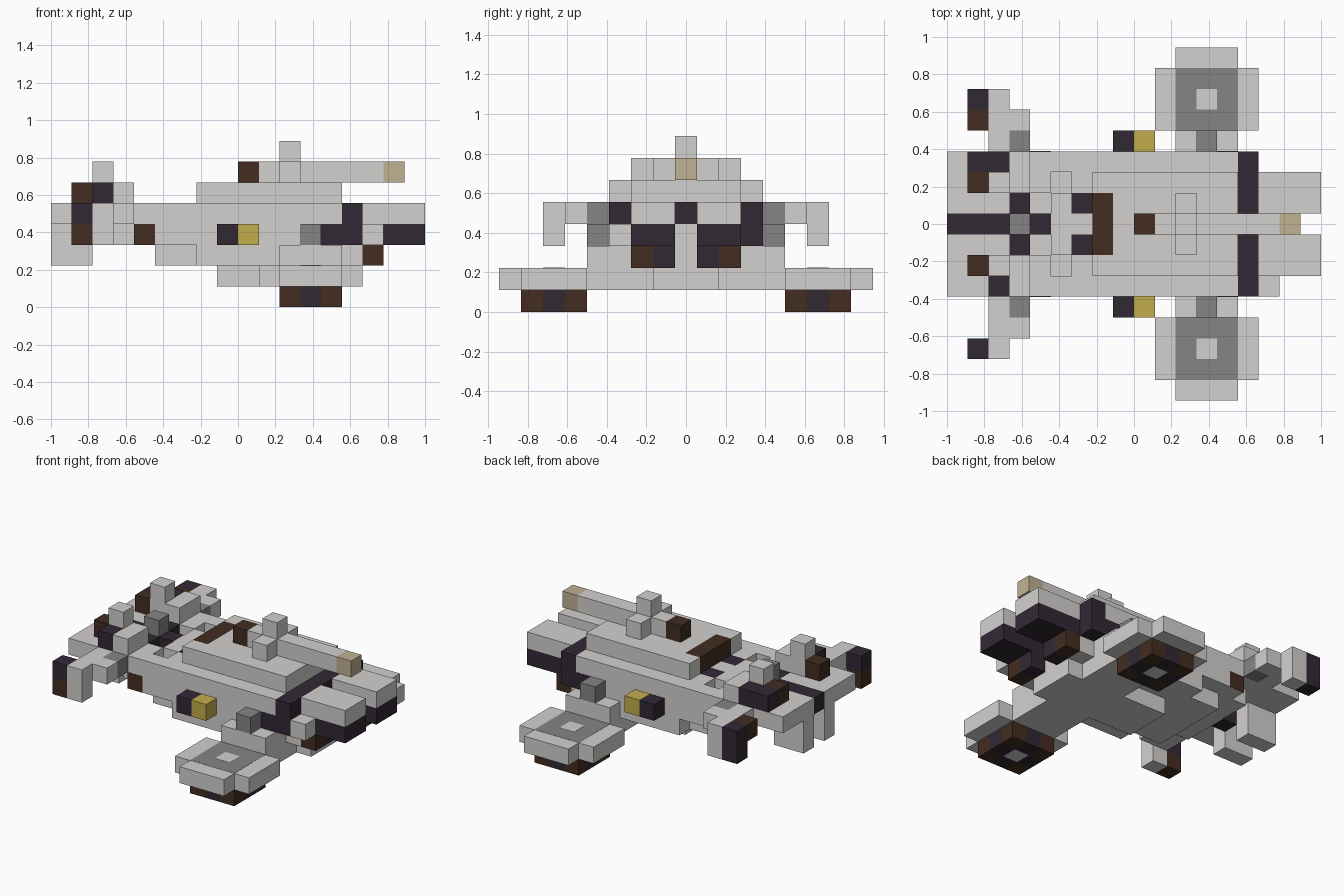
import bpy

UNIT = 2 / 18  # one block of the model

if "Cube" in bpy.data.objects:
    bpy.data.objects.remove(bpy.data.objects["Cube"], do_unlink=True)


def make_material(name, red, green, blue):
    mat = bpy.data.materials.new(name)
    mat.use_nodes = True
    colour = (red, green, blue, 1)
    mat.diffuse_color = colour
    mat.node_tree.nodes["Principled BSDF"].inputs["Base Color"].default_value = colour
    return mat


light_grey = make_material("light grey", .65, .64, .63)
mid_grey = make_material("mid grey", .235, .235, .235)
dark = make_material("dark violet", .031, .021, .034)
brown = make_material("dark brown", .056, .026, .015)
yellow = make_material("dull yellow", .55, .42, .075)
tan = make_material("tan", .53, .44, .29)


def box(name, mat, x, y, z):
    """Box given by block coordinates (low, high) on each axis."""
    corners = [(a * UNIT, b * UNIT, c * UNIT) for a in x for b in y for c in z]
    faces = [(0, 1, 3, 2), (4, 6, 7, 5), (0, 4, 5, 1),
             (2, 3, 7, 6), (0, 2, 6, 4), (1, 5, 7, 3)]
    mesh = bpy.data.meshes.new(name)
    mesh.from_pydata(corners, [], faces)
    mesh.materials.append(mat)
    obj = bpy.data.objects.new(name, mesh)
    bpy.context.collection.objects.link(obj)


def middle(name, mat, x, half, z):
    box(name, mat, x, (-half, half), z)


def pair(name, mat, x, y, z):
    box(name + "_back", mat, x, y, z)
    box(name + "_front", mat, x, (-y[1], -y[0]), z)


# Main hull
middle("hull_lower", light_grey, (-5, 5), 3.5, (3, 4))
pair("hull_edge", light_grey, (-5, 5), (2.5, 3.5), (4, 5))
pair("hull_shoulder", light_grey, (-3, 5), (1.5, 2.5), (4, 5))
pair("hull_bow", light_grey, (-5, -4), (1.5, 2.5), (4, 5))
middle("hull_core", light_grey, (-2, 5), 1.5, (4, 5))
middle("neck_bridge", light_grey, (-4, -3), 1.5, (4, 5))
middle("neck_centre", light_grey, (-3, -2), .5, (4, 5))
pair("neck_vent", dark, (-3, -2), (.5, 1.5), (4, 5))
middle("neck_joint", dark, (-5, -4), .5, (4, 5))
pair("bow_side_panel", brown, (-5, -4), (3.5, 3.51), (3, 4))
pair("stern_side_panel", dark, (4, 5), (3.5, 3.51), (3, 4))

# Belly and keel
middle("belly_bow", light_grey, (-4, -2), 2.5, (2, 3))
middle("belly_middle", light_grey, (-2, 2), 3.5, (2, 3))
middle("belly_stern", light_grey, (2, 6), 2.5, (2, 3))
middle("keel", light_grey, (-1, 6), 1.5, (1, 2))
pair("keel_beam", light_grey, (2, 5), (1.5, 3.5), (1, 2))

# Upper deck, spine and mast
middle("upper_deck", light_grey, (-1, 5), 2.5, (5, 6))
pair("deck_corner", light_grey, (-2, -1), (1.5, 2.5), (5, 6))
middle("cockpit_window", brown, (-2, -1), 1.5, (5, 6))
middle("spine_front", brown, (0, 1), .5, (6, 7))
middle("spine", light_grey, (1, 7), .5, (6, 7))
middle("spine_tip", tan, (7, 8), .5, (6, 7))
pair("mast_base", light_grey, (2, 3), (.5, 1.5), (6, 7))
middle("mast", light_grey, (2, 3), .5, (7, 8))

# Side lamps
pair("lamp_housing", dark, (-1, 0), (3.5, 4.5), (3, 4))
pair("lamp", yellow, (0, 1), (3.5, 4.5), (3, 4))

# Stern bulkhead and engines
pair("bulkhead", dark, (5, 6), (.5, 3.5), (3, 5))
middle("bulkhead_top", dark, (5, 6), .5, (4, 5))
middle("bulkhead_bottom", light_grey, (5, 6), .5, (3, 4))
pair("engine", light_grey, (6, 9), (.5, 2.5), (4, 5))
pair("engine_underside", dark, (6, 9), (.5, 2.5), (3, 4))
pair("exhaust_outer", brown, (6, 7), (1.5, 2.5), (2, 3))
pair("exhaust_inner", dark, (6, 7), (.5, 1.5), (2, 3))
box("stern_block", light_grey, (6, 7), (-3.5, -2.5), (3, 4))

# Landing pods on stepped struts
pair("strut", light_grey, (2, 5), (2.5, 4.5), (2, 3))
pair("strut_cap", mid_grey, (3, 4), (3.5, 4.5), (3, 4))
pair("pod", light_grey, (2, 5), (3.5, 8.5), (1, 2))
for end, x in (("bow", (1, 2)), ("stern", (5, 6))):
    pair("pod_flange_" + end, light_grey, x, (4.5, 7.5), (1, 2))
pair("pod_top_panel", mid_grey, (2, 5), (4.5, 7.5), (2, 2.01))
pair("pod_top_centre", light_grey, (3, 4), (5.5, 6.5), (2, 2.02))
for i in range(3):
    for j in range(3):
        ones = (i == 1) + (j == 1)
        mat = (brown, dark, light_grey)[ones]
        pair(f"pod_foot_{i}_{j}", mat, (2 + i, 3 + i), (4.5 + j, 5.5 + j), (0, 1))

# Nose deck
pair("nose_deck", light_grey, (-9, -6), (.5, 3.5), (4, 5))
pair("nose_rear", light_grey, (-6, -5), (1.5, 3.5), (4, 5))
pair("nose_vent", dark, (-6, -5), (.5, 1.5), (4, 5))
middle("nose_channel", dark, (-9, -5), .5, (4, 5))
middle("nose_sensor", mid_grey, (-6, -5), .5, (5, 6))
middle("nose_underside", light_grey, (-6, -5), 2.5, (3, 4))
middle("nose_throat", dark, (-7, -6), .5, (3, 4))
pair("nose_leg", light_grey, (-9, -7), (.5, 1.5), (2, 4))

# Blocks standing on the nose
pair("nose_ridge", light_grey, (-6, -5), (1.5, 3.5), (5, 6))
pair("nose_tower", light_grey, (-7, -6), (1.5, 2.5), (5, 7))
pair("nose_lens", brown, (-8, -7), (1.5, 2.5), (5, 6))
pair("nose_cheek", dark, (-7, -6), (2.5, 3.5), (5, 6))
box("nose_cheek_extension", dark, (-8, -7), (2.5, 3.5), (5, 6))

# Side arms with muzzles
pair("arm", light_grey, (-7, -6), (3.5, 5.5), (4, 5))
pair("arm_joint", mid_grey, (-6, -5), (3.5, 4.5), (4, 5))
pair("arm_elbow", light_grey, (-6, -5), (4.5, 5.5), (4, 5))
pair("arm_hand", light_grey, (-7, -6), (5.5, 6.5), (3, 5))
pair("muzzle_top", dark, (-8, -7), (5.5, 6.5), (4, 5))
box("muzzle_bottom_front", brown, (-8, -7), (-6.5, -5.5), (3, 4))
box("muzzle_bottom_back", dark, (-8, -7), (5.5, 6.5), (3, 4))
box("muzzle_side_back", brown, (-8, -7), (4.5, 5.5), (4, 5))
